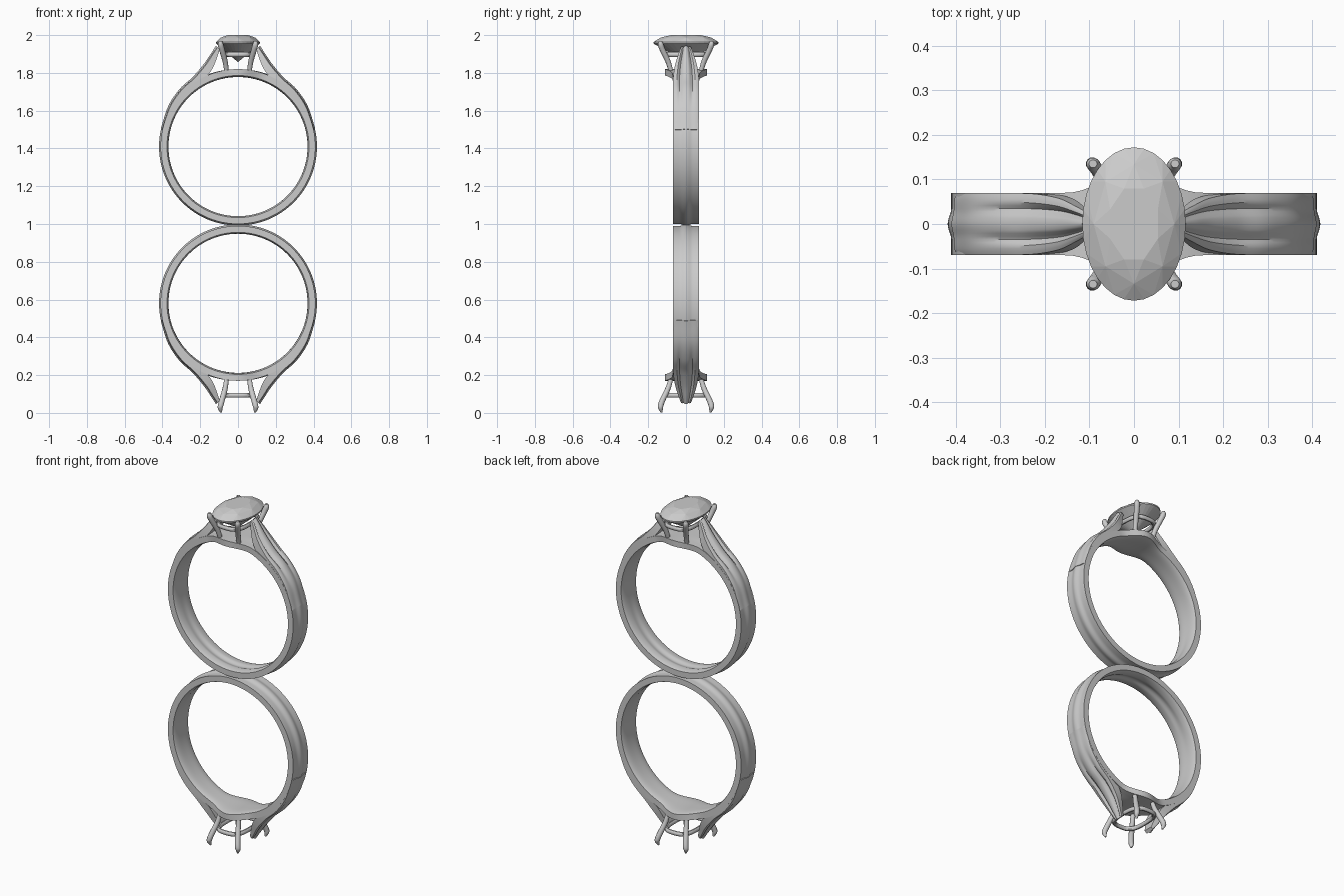
import bpy, bmesh, math
from mathutils import Vector, Matrix

if "Cube" in bpy.data.objects:
    bpy.data.objects.remove(bpy.data.objects["Cube"])

CENTRE, R_IN, R_OUT, HALF = 1.41, 0.368, 0.41, 0.07
MIRROR = Matrix.Translation((0, 0, 1.99)) @ Matrix.Diagonal((1, 1, -1, 1))
ACROSS = [i / 10 - 1 for i in range(21)]


def material(name, value):
    m = bpy.data.materials.new(name)
    m.use_nodes = True
    colour = (value, value, value, 1)
    m.diffuse_color = colour
    m.node_tree.nodes["Principled BSDF"].inputs["Base Color"].default_value = colour
    return m


GREY = material("plain grey", 0.6)


def finish(name, bm, smooth=35, flip=False):
    if flip:
        bm.transform(MIRROR)
    bmesh.ops.recalc_face_normals(bm, faces=bm.faces)
    mesh = bpy.data.meshes.new(name)
    bm.to_mesh(mesh)
    bm.free()
    mesh.materials.append(GREY)
    ob = bpy.data.objects.new(name, mesh)
    bpy.context.collection.objects.link(ob)
    if smooth:
        bpy.ops.object.select_all(action="DESELECT")
        ob.select_set(True)
        bpy.context.view_layer.objects.active = ob
        bpy.ops.object.shade_smooth_by_angle(angle=math.radians(smooth))
    return ob


def loft(sections, closed=False):
    """Skin a row of matching closed cross-sections."""
    bm = bmesh.new()
    rows = [[bm.verts.new(p) for p in s] for s in sections]
    n = len(rows[0])
    pairs = list(zip(rows, rows[1:]))
    if closed:
        pairs.append((rows[-1], rows[0]))
    else:
        bm.faces.new(rows[0])
        bm.faces.new(rows[-1])
    for a, b in pairs:
        for i in range(n):
            j = (i + 1) % n
            bm.faces.new((a[i], a[j], b[j], b[i]))
    return bm


def spline(points, steps=6):
    """Catmull-Rom curve through tuples of any length."""
    p = [Vector(q) for q in points]
    p = [p[0] * 2 - p[1]] + p + [p[-1] * 2 - p[-2]]
    out = []
    for a, b, c, d in zip(p, p[1:], p[2:], p[3:]):
        for k in range(steps):
            t = k / steps
            out.append((b * 2 + (c - a) * t + (a * 2 - b * 5 + c * 4 - d) * t * t
                        + (b * 3 - a - c * 3 + d) * t ** 3) / 2)
    return out + [p[-2]]


def bump(v, width):
    return math.cos(math.pi / 2 * v / width) ** 2 if abs(v) < width else 0


def band_section(t):
    # t is the angle from the head; the band widens into an oval bridge there
    w = HALF + 0.042 * bump(t, 0.38)
    away = 1 - bump(t, 0.8)
    hollow = 0.008 * bump(abs(t) - math.pi, 1.6)

    def at(r, v):
        return (r * math.sin(t), w * v, CENTRE + r * math.cos(t))
    outer = [at(R_OUT + 0.008 * away * bump(v, 0.5), v) for v in ACROSS]
    inner = [at(R_IN + 0.008 * v ** 4 + hollow * bump(v, 0.45), v) for v in reversed(ACROSS)]
    return outer + inner


# Shoulder stations: outer x, outer z, inner x, inner z, half width, groove depth
SHOULDER = [(0.404, 1.50, 0.385, 1.49, 0.069, 0), (0.365, 1.62, 0.345, 1.60, 0.069, 0),
            (0.305, 1.71, 0.275, 1.68, 0.069, 0.006), (0.235, 1.775, 0.19, 1.755, 0.068, 0.012),
            (0.175, 1.845, 0.14, 1.815, 0.058, 0.013), (0.135, 1.905, 0.113, 1.875, 0.04, 0.011),
            (0.112, 1.94, 0.097, 1.925, 0.027, 0.004)]


def shoulder_section(s, side):
    ox, oz, ix, iz, w, groove = s
    d = Vector((ox - ix, oz - iz)).normalized()
    pts = []
    for v in ACROSS:
        lift = 0.006 * bump(v, 0.5) - groove * bump(abs(v) - 0.48, 0.22) - 0.006 * v ** 6
        pts.append((side * (ox + d.x * lift), w * v, oz + d.y * lift))
    return pts + [(side * ix, w * v, iz) for v in reversed(ACROSS)]


def tube(path, sides=12):
    """Round tapered rod along points of x, y, z, radius."""
    rows = spline(path, 5)
    rings = []
    for i, q in enumerate(rows):
        c = q.xyz
        along = (rows[min(i + 1, len(rows) - 1)].xyz - rows[max(i - 1, 0)].xyz).normalized()
        u = along.cross(Vector((1, -1, 0))).normalized()
        w = along.cross(u)
        rings.append([c + q[3] * (u * math.cos(a) + w * math.sin(a))
                      for a in (math.tau * k / sides for k in range(sides))])
    return loft(rings)


PRONG = [(0.06, 0.078, 1.805, 0.012), (0.068, 0.095, 1.86, 0.014), (0.084, 0.123, 1.92, 0.015),
         (0.092, 0.134, 1.95, 0.015), (0.092, 0.135, 1.968, 0.009)]
OPEN_TIP = [(0.094, 0.134, 1.965, 0.013), (0.089, 0.129, 1.987, 0.005)]


def rail_section(a):
    # rounded-rectangle gallery rail inside the prongs
    c, s = math.cos(a), math.sin(a)
    k = (abs(c) ** 3 + abs(s) ** 3) ** (-1 / 3)
    return [((0.078 + 0.011 * math.cos(b)) * c * k, (0.115 + 0.011 * math.cos(b)) * s * k,
             1.897 + 0.013 * math.sin(b)) for b in (math.tau * i / 10 for i in range(10))]


def build_ring(label, flip):
    finish(label + "_band", loft([band_section(math.tau * i / 128 - math.pi) for i in range(128)], True),
           flip=flip)
    for side, word in ((1, "left"), (-1, "right")):
        finish(f"{label}_{word}_shoulder",
               loft([shoulder_section(s, side) for s in spline(SHOULDER)]), flip=flip)
    finish(label + "_gallery_rail", loft([rail_section(math.tau * i / 64) for i in range(64)], True),
           flip=flip)
    path = PRONG[:4] + OPEN_TIP if flip else PRONG
    for sx, wx in ((1, "left"), (-1, "right")):
        for sy, wy in ((-1, "front"), (1, "back")):
            finish(f"{label}_{wy}_{wx}_prong",
                   tube([(x * sx, y * sy, z, r) for x, y, z, r in path]), 50, flip)


build_ring("upper", False)
build_ring("lower", True)

# Oval gem: faceted tiers wrapped in a convex hull
# each tier: count, turn in steps, scale, height
TIERS = [(8, 0.5, 0.5, 2.0), (8, 0, 0.78, 1.987), (32, 0, 1, 1.963), (32, 0, 1, 1.955),
         (8, 0.5, 0.62, 1.918), (1, 0, 0, 1.857)]
gem = bmesh.new()
for count, turn, scale, z in TIERS:
    for i in range(count):
        a = math.tau * (i + turn) / count
        gem.verts.new((0.116 * scale * math.cos(a), 0.172 * scale * math.sin(a), z))
bmesh.ops.convex_hull(gem, input=gem.verts)
bmesh.ops.dissolve_limit(gem, angle_limit=0.01, verts=gem.verts, edges=gem.edges)
finish("oval_gem", gem, smooth=0)
